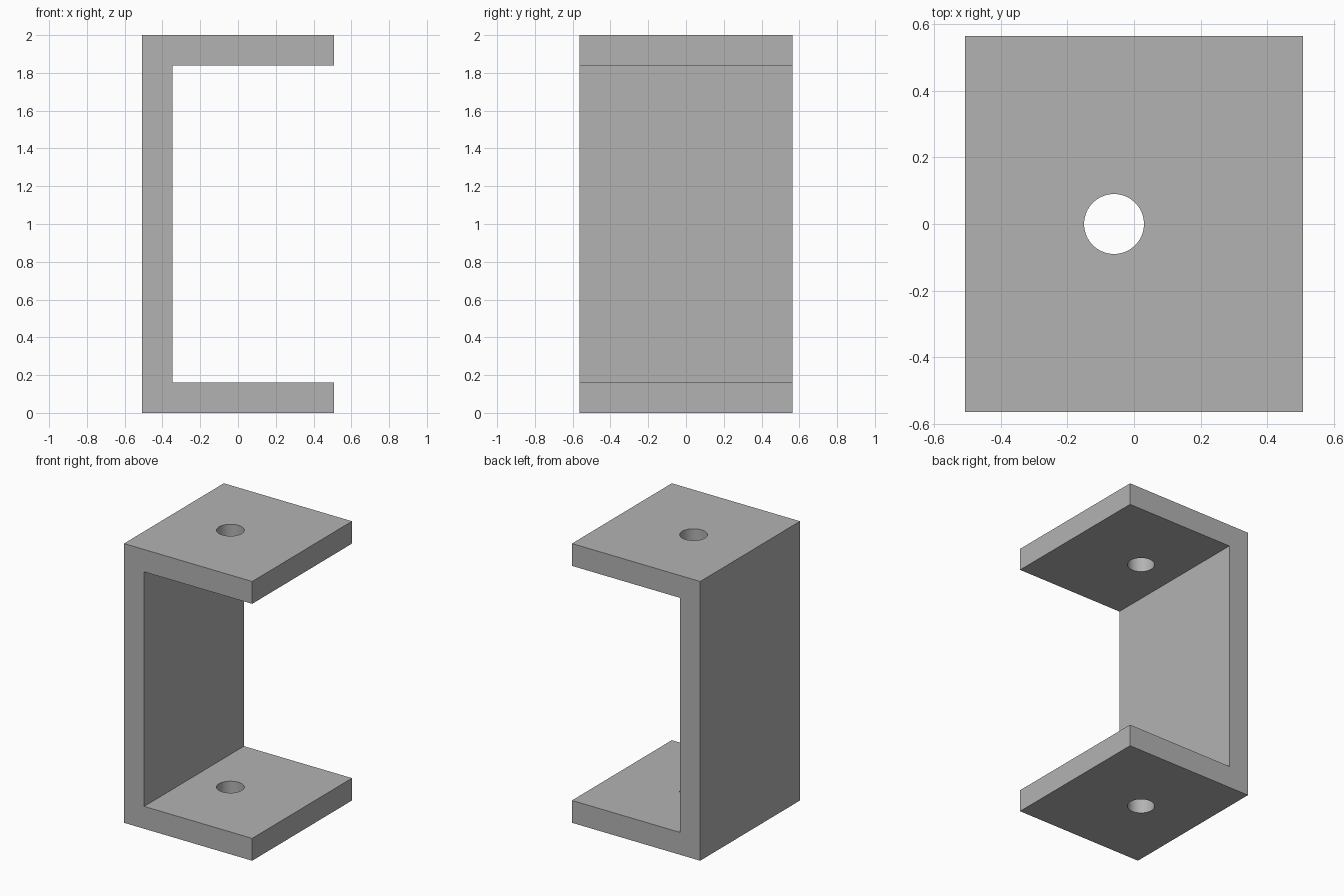
import bpy
import bmesh

cube = bpy.data.objects.get("Cube")
if cube:
    bpy.data.objects.remove(cube, do_unlink=True)

HALF_X, HALF_Y, HEIGHT, THICK = 0.508, 0.565, 2.0, 0.16
HOLE_X, HOLE_R = -0.06, 0.09

# Single grey material
grey = bpy.data.materials.new("plain_grey")
grey.use_nodes = True
colour = (0.45, 0.45, 0.45, 1.0)
grey.diffuse_color = colour
grey.node_tree.nodes["Principled BSDF"].inputs["Base Color"].default_value = colour

# C-shaped channel: side profile extruded from front to back
inner = -HALF_X + THICK
profile = [(-HALF_X, 0), (HALF_X, 0), (HALF_X, THICK), (inner, THICK),
           (inner, HEIGHT - THICK), (HALF_X, HEIGHT - THICK),
           (HALF_X, HEIGHT), (-HALF_X, HEIGHT)]
bm = bmesh.new()
face = bm.faces.new([bm.verts.new((x, -HALF_Y, z)) for x, z in profile])
new = bmesh.ops.extrude_face_region(bm, geom=[face])["geom"]
bmesh.ops.translate(bm, vec=(0, 2 * HALF_Y, 0),
                    verts=[v for v in new if isinstance(v, bmesh.types.BMVert)])
bmesh.ops.recalc_face_normals(bm, faces=bm.faces)
mesh = bpy.data.meshes.new("channel_bracket")
bm.to_mesh(mesh)
bm.free()
mesh.materials.append(grey)
bracket = bpy.data.objects.new("channel_bracket", mesh)
bpy.context.collection.objects.link(bracket)

# Round bolt hole through both flanges
bpy.ops.mesh.primitive_cylinder_add(vertices=64, radius=HOLE_R, depth=HEIGHT + 1,
                                    location=(HOLE_X, 0, HEIGHT / 2))
cutter = bpy.context.object
cutter.name = "hole_cutter"
cutter.hide_render = True
cutter.data.materials.append(grey)

bpy.ops.object.select_all(action='DESELECT')
bracket.select_set(True)
bpy.context.view_layer.objects.active = bracket
holes = bracket.modifiers.new("bolt_holes", 'BOOLEAN')
holes.operation = 'DIFFERENCE'
holes.solver = 'EXACT'
holes.object = cutter
bpy.ops.object.modifier_apply(modifier=holes.name)
bpy.data.objects.remove(cutter, do_unlink=True)

# Smooth hole walls, crisp plate edges
bpy.ops.object.shade_smooth_by_angle()
